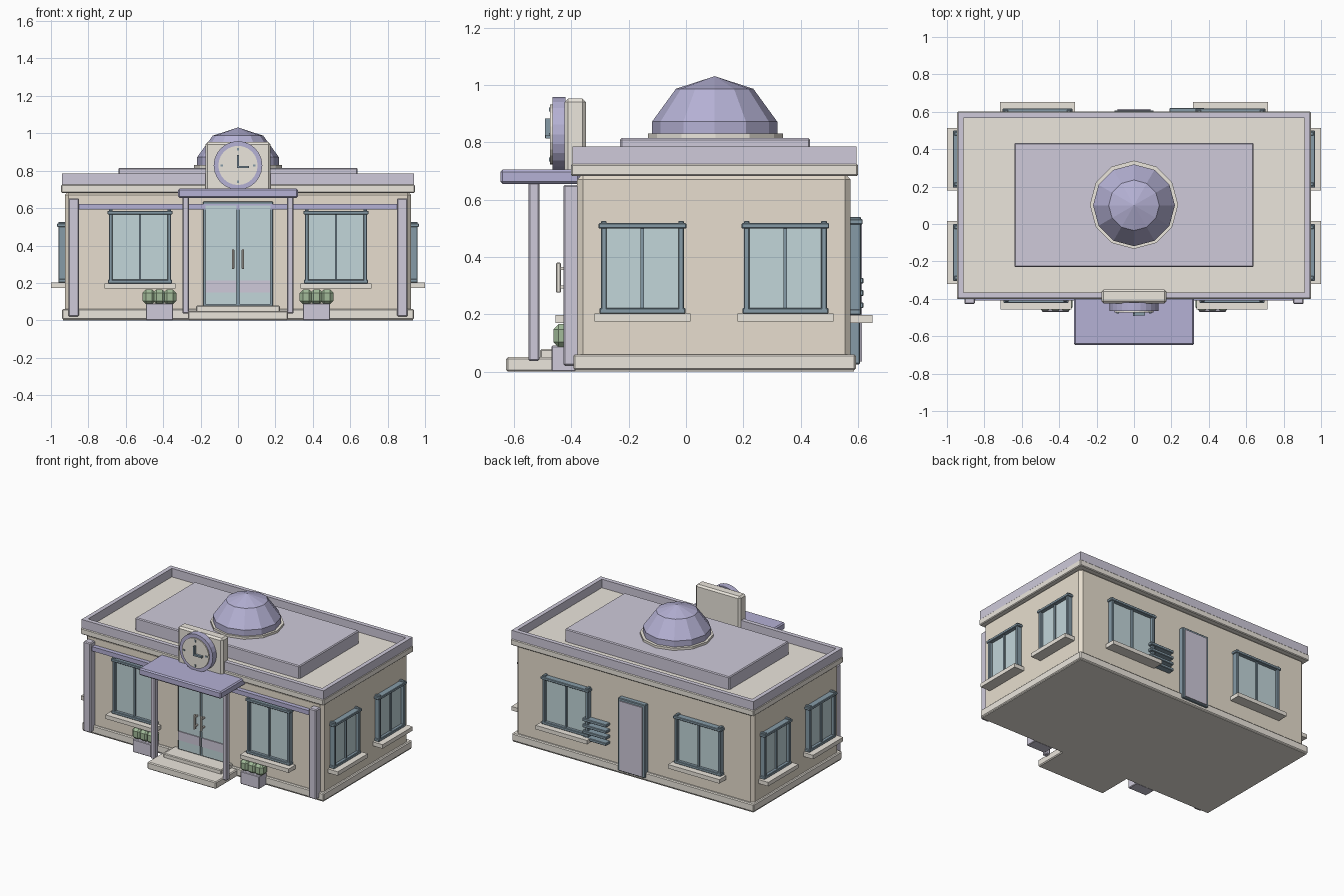
import bpy, bmesh, math
from mathutils import Matrix, Vector

if "Cube" in bpy.data.objects:
    bpy.data.objects.remove(bpy.data.objects["Cube"])


def mat(name, r, g, b):
    m = bpy.data.materials.new(name)
    m.diffuse_color = (r, g, b, 1)
    m.use_nodes = True
    m.node_tree.nodes["Principled BSDF"].inputs["Base Color"].default_value = m.diffuse_color
    return m


WALL = mat("wall_beige", 0.80, 0.73, 0.62)
CREAM = mat("cream_trim", 0.83, 0.79, 0.72)
LILAC = mat("lilac", 0.62, 0.59, 0.70)
VIOLET = mat("violet", 0.46, 0.44, 0.66)
GLASS = mat("glass", 0.54, 0.67, 0.70)
DARK = mat("dark_frame", 0.24, 0.33, 0.39)
GREEN = mat("hedge_green", 0.36, 0.50, 0.32)
I = Matrix.Identity(4)


def finish(name, bm, m, M=I):
    me = bpy.data.meshes.new(name)
    bm.to_mesh(me)
    bm.free()
    me.materials.append(m)
    ob = bpy.data.objects.new(name, me)
    ob.matrix_world = M
    bpy.context.collection.objects.link(ob)
    return ob


def box(name, x, y, z, m, bevel=0, M=I):
    """Box from (min, max) pairs, optionally chamfered."""
    bm = bmesh.new()
    size = [r[1] - r[0] for r in (x, y, z)]
    mid = Vector([(r[0] + r[1]) / 2 for r in (x, y, z)])
    bmesh.ops.create_cube(bm, size=1, matrix=Matrix.Translation(mid) @ Matrix.Diagonal((*size, 1)))
    if bevel:
        bmesh.ops.bevel(bm, geom=bm.edges[:], offset=bevel, segments=1, affect='EDGES')
    return finish(name, bm, m, M)


def disc(name, r, depth, loc, m, sides, rot=I):
    bm = bmesh.new()
    bmesh.ops.create_cone(bm, cap_ends=True, segments=sides, radius1=r, radius2=r, depth=depth,
                          matrix=Matrix.Translation(loc) @ rot)
    return finish(name, bm, m)


def sym(h):
    return (-h, h)


def window(name, loc, deg, w, z0, z1, sill_w):
    """Two-pane window; local -y points out of the wall."""
    M = Matrix.Translation(loc) @ Matrix.Rotation(math.radians(deg), 4, 'Z')
    h = w / 2
    j = h - 0.008
    box(name + "_glass", sym(j - 0.01), (-0.015, 0.01), (z0, z1 - 0.01), GLASS, 0, M)
    for s in (-1, 1):
        box(name + "_jamb", sorted((s * j, s * (j - 0.02))), (-0.036, 0.01), (z0, z1), DARK, 0.003, M)
    box(name + "_mullion", sym(0.006), (-0.026, 0.01), (z0, z1 - 0.01), DARK, 0, M)
    box(name + "_header", sym(h), (-0.042, 0.01), (z1 - 0.027, z1 - 0.008), DARK, 0.003, M)
    box(name + "_bottom_rail", sym(h - 0.003), (-0.036, 0.01), (z0, z0 + 0.02), DARK, 0.003, M)
    box(name + "_sill", sym(sill_w / 2), (-0.076, 0.01), (z0 - 0.028, z0), CREAM, 0, M)


# Main body
box("plinth", sym(0.942), (-0.393, 0.593), (0.005, 0.06), CREAM, 0.006)
box("plinth_base", sym(0.935), (-0.387, 0.587), (0, 0.03), CREAM)
box("walls", sym(0.925), (-0.38, 0.575), (0.03, 0.69), WALL, 0.02)
box("cornice", sym(0.946), (-0.401, 0.601), (0.682, 0.725), CREAM, 0.005)

# Parapet: four-sided frame around the flat roof
for s in (-1, 1):
    box("parapet_side", sorted((s * 0.912, s * 0.942)), (-0.396, 0.596), (0.72, 0.785), LILAC)
box("parapet_front", sym(0.912), (-0.396, -0.366), (0.72, 0.785), LILAC)
box("parapet_back", sym(0.912), (0.566, 0.596), (0.72, 0.785), LILAC)
box("roof_slab", sym(0.64), (-0.23, 0.433), (0.71, 0.815), LILAC, 0.006)

# Dome
disc("dome_base", 0.236, 0.03, (0, 0.103, 0.816), CREAM, 12)
bm = bmesh.new()
bmesh.ops.create_uvsphere(bm, u_segments=12, v_segments=5, radius=0.23,
                          matrix=Matrix.Translation((0, 0.1, 0.801)))
finish("dome", bm, VIOLET)

# Front trim
for s in (-1, 1):
    box("corner_pilaster", sorted((s * 0.85, s * 0.907)), (-0.428, -0.37), (0.02, 0.652), LILAC, 0.006)
    box("canopy_post", sorted((s * 0.263, s * 0.297)), (-0.55, -0.512), (0.037, 0.67), LILAC, 0.005)
box("frieze_band", sym(0.87), (-0.41, -0.37), (0.592, 0.623), VIOLET)
box("canopy", sym(0.32), (-0.648, -0.37), (0.655, 0.705), VIOLET, 0.008)
box("lower_step", sym(0.268), (-0.628, -0.38), (0, 0.05), CREAM, 0.006)
box("upper_step", sym(0.225), (-0.51, -0.38), (0.045, 0.078), CREAM, 0.005)

# Entrance doors
box("door_frame", sym(0.187), (-0.402, -0.37), (0.07, 0.635), DARK, 0.003)
for s in (-1, 1):
    box("door_glass", sorted((s * 0.008, s * 0.175)), (-0.412, -0.39), (0.085, 0.615), GLASS)
    box("door_kick_band", sorted((s * 0.008, s * 0.175)), (-0.418, -0.39), (0.15, 0.212), LILAC)
    box("door_handle", sorted((s * 0.02, s * 0.033)), (-0.453, -0.437), (0.275, 0.38), CREAM, 0.003)
    for z in (0.29, 0.355):
        box("handle_mount", sorted((s * 0.022, s * 0.031)), (-0.44, -0.405), (z, z + 0.01), CREAM)

# Windows on all four sides
for s in (-1, 1):
    window("front_window", (s * 0.524, -0.38, 0), 0, 0.348, 0.197, 0.593, 0.38)
    window("back_window", (s * 0.516, 0.575, 0), 180, 0.372, 0.197, 0.54, 0.40)
    for y in (-0.152, 0.347):
        window("side_window", (s * 0.925, y, 0), s * 90, 0.306, 0.202, 0.526, 0.335)

# Back door and vent louvres
box("back_door_frame", sym(0.105), (0.56, 0.608), (0.025, 0.54), DARK, 0.004)
box("back_door", sym(0.088), (0.57, 0.615), (0.035, 0.522), LILAC)
for i in range(4):
    z = 0.178 + i * 0.043
    box("vent_slat", (0.19, 0.375), (0.565, 0.62), (z, z + 0.02), DARK, 0.003)

# Clock on its upright slab
box("clock_slab", sym(0.174), (-0.424, -0.35), (0.685, 0.953), CREAM, 0.012)
R = Matrix.Rotation(math.radians(90), 4, 'X')
C = Vector((0, 0, 0.828))
disc("clock_rim", 0.13, 0.046, C + Vector((0, -0.443, 0)), VIOLET, 24, R)
disc("clock_face", 0.105, 0.02, C + Vector((0, -0.464, 0)), CREAM, 24, R)
box("minute_hand", sym(0.005), (-0.492, -0.47), (0.815, 0.883), DARK)
box("hour_hand", (-0.005, 0.06), (-0.49, -0.47), (0.814, 0.826), DARK)
for k in range(4):
    M = Matrix.Translation(C) @ Matrix.Rotation(k * math.pi / 2, 4, 'Y')
    box("hour_mark", sym(0.005), (-0.479, -0.47), (0.08, 0.094), DARK, 0, M)

# Planters with clipped hedges
for s in (-1, 1):
    c = s * 0.42
    box("planter", (c - 0.073, c + 0.073), (-0.47, -0.385), (0, 0.09), LILAC, 0.004)
    for k in (-1, 0, 1):
        u = c + k * 0.056
        box("hedge", (u - 0.034, u + 0.034), (-0.463, -0.39), (0.085, 0.165), GREEN, 0.018)
